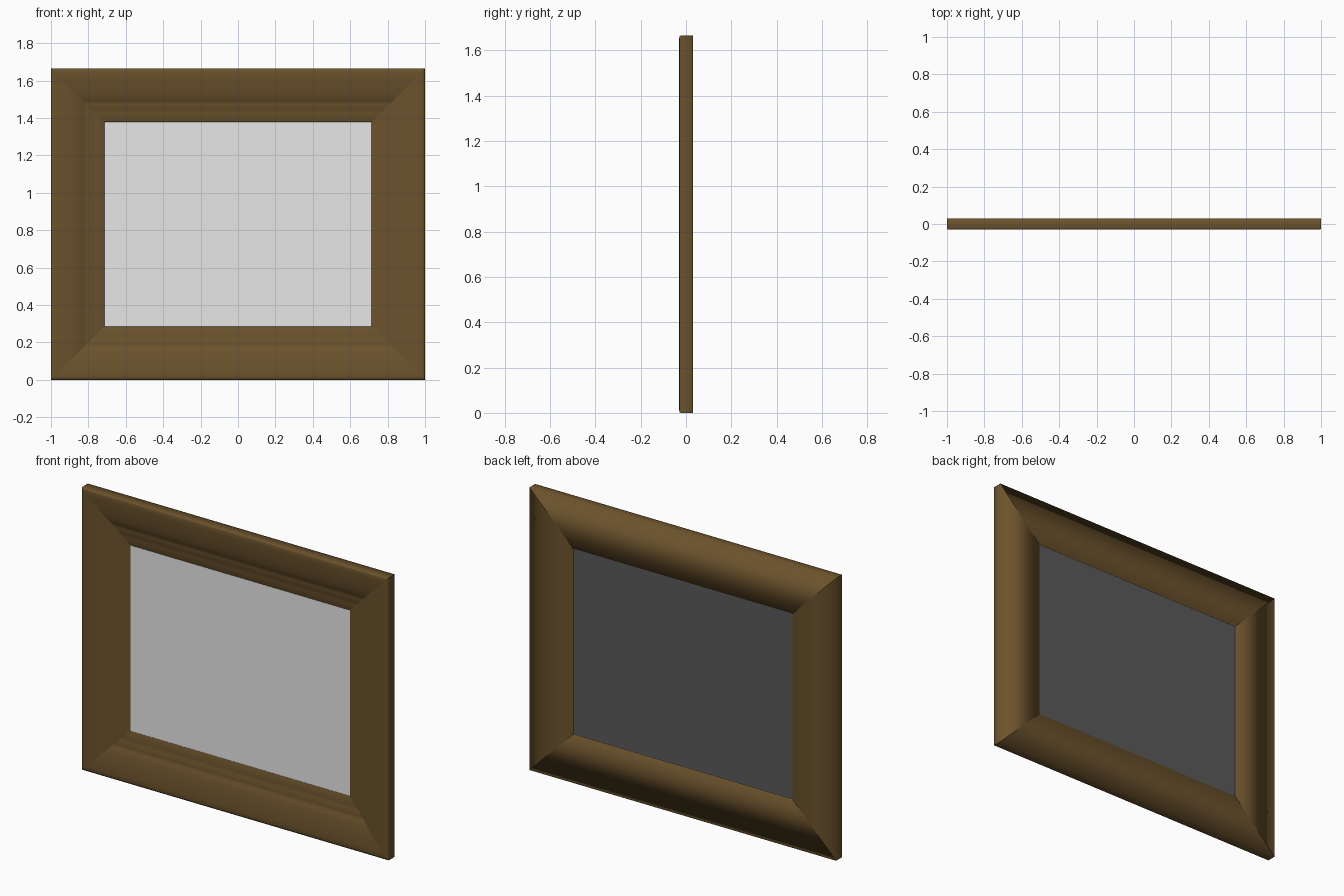
import bpy

if "Cube" in bpy.data.objects:
    bpy.data.objects.remove(bpy.data.objects["Cube"])

W, H = 1.0, 1.665          # half width and full height of the frame


def material(name, rgb):
    m = bpy.data.materials.new(name)
    m.diffuse_color = (*rgb, 1.0)
    m.use_nodes = True
    m.node_tree.nodes["Principled BSDF"].inputs["Base Color"].default_value = m.diffuse_color
    return m


brown = material("brown wood", (0.146, 0.084, 0.025))
pale = material("pale grey picture", (0.8, 0.8, 0.8))
dark = material("dark grey backing", (0.1, 0.1, 0.1))

# Moulding section: (distance in from the outer edge, depth y), closed loop
profile = [
    (0.0, -0.024), (0.003, -0.028), (0.012, -0.030), (0.035, -0.029),
    (0.07, -0.026), (0.11, -0.020), (0.145, -0.012), (0.165, -0.005),
    (0.178, 0.002), (0.192, 0.003), (0.207, 0.005), (0.222, 0.010),
    (0.240, 0.011), (0.262, 0.015), (0.282, 0.0205), (0.285, 0.0215),
    (0.285, 0.029), (0.0, 0.030),
]

# Outer corners, anticlockwise from the front, with their inward mitre direction
corners = [(-W, 0, 1, 1), (W, 0, -1, 1), (W, H, -1, -1), (-W, H, 1, -1)]


def add_object(name, verts, faces, mat, smooth):
    me = bpy.data.meshes.new(name)
    me.from_pydata(verts, [], faces)
    me.materials.append(mat)
    for p in me.polygons:
        p.use_smooth = smooth
    ob = bpy.data.objects.new(name, me)
    bpy.context.collection.objects.link(ob)
    return ob


def section(corner):
    cx, cz, dx, dz = corner
    return [(cx + d * dx, y, cz + d * dz) for d, y in profile]


# Four mitred rails, separate so the mitres stay sharp
n = len(profile)
for k, name in enumerate(("bottom_rail", "right_rail", "top_rail", "left_rail")):
    verts = section(corners[k]) + section(corners[(k + 1) % 4])
    faces = [(i, n + i, n + (i + 1) % n, (i + 1) % n) for i in range(n)]
    add_object(name, verts, faces, brown, True)

# Picture sheet facing the front and dark backing sheet facing the rear
d = 0.285
for name, y, mat, face in (("picture_sheet", 0.022, pale, (0, 1, 2, 3)),
                           ("backing_sheet", 0.027, dark, (3, 2, 1, 0))):
    sheet = [(cx + d * dx, y, cz + d * dz) for cx, cz, dx, dz in corners]
    add_object(name, sheet, [face], mat, False)
